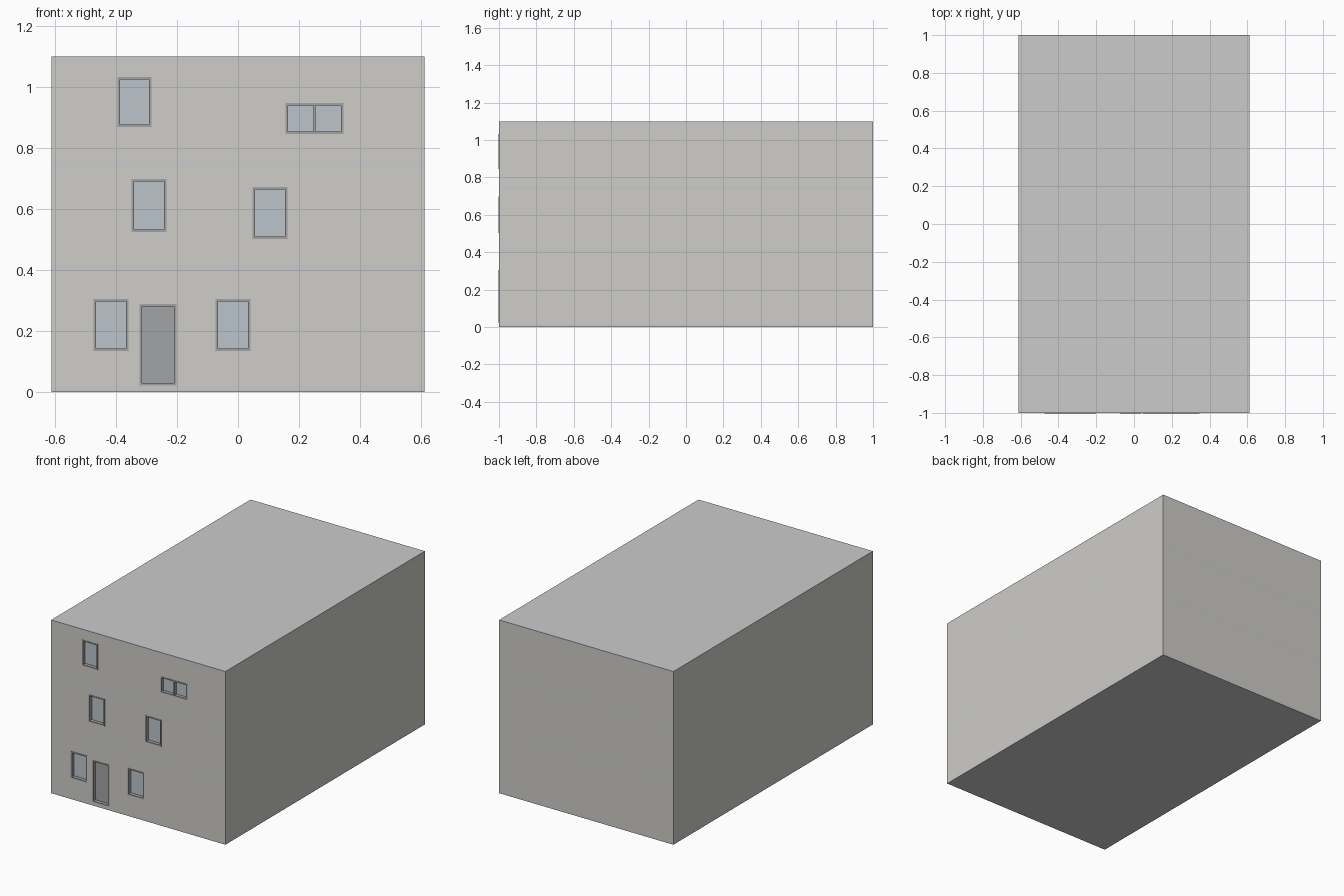
import bpy

if "Cube" in bpy.data.objects:
    bpy.data.objects.remove(bpy.data.objects["Cube"])

W, D = 0.612, 1.0        # half width, half depth
T = 0.035                # wall thickness
SLABS = [(0.0, 0.02), (0.396, 0.416), (0.738, 0.76), (1.08, 1.1)]


def material(name, color):
    m = bpy.data.materials.new(name)
    m.diffuse_color = (*color, 1)
    m.use_nodes = True
    m.node_tree.nodes["Principled BSDF"].inputs["Base Color"].default_value = m.diffuse_color
    return m


wall_mat = material("plaster", (0.62, 0.61, 0.58))
slab_mat = material("concrete", (0.53, 0.53, 0.52))
frame_mat = material("frame_grey", (0.36, 0.36, 0.36))
glass_mat = material("glass_blue", (0.50, 0.56, 0.60))
door_mat = material("door_grey", (0.36, 0.37, 0.38))


def box(name, x0, x1, y0, y1, z0, z1, mat=None):
    bpy.ops.mesh.primitive_cube_add(
        size=1, location=((x0 + x1) / 2, (y0 + y1) / 2, (z0 + z1) / 2))
    ob = bpy.context.object
    ob.name = name
    ob.scale = (x1 - x0, y1 - y0, z1 - z0)
    bpy.ops.object.transform_apply(location=False, rotation=False, scale=True)
    if mat:
        ob.data.materials.append(mat)
    return ob


def cut(target, cutter):
    mod = target.modifiers.new("opening", 'BOOLEAN')
    mod.operation = 'DIFFERENCE'
    mod.solver = 'EXACT'
    mod.object = cutter
    cutter.hide_render = True
    cutter.hide_set(True)
    cutter.display_type = 'WIRE'


# Floor slabs and roof
for i, (z0, z1) in enumerate(SLABS):
    box("roof_slab" if i == 3 else f"floor_slab_{i}", -W, W, -D, D, z0, z1, slab_mat)

# Storey walls between the slabs
fronts = []
for i in range(3):
    z0, z1 = SLABS[i][1], SLABS[i + 1][0]
    fronts.append(box(f"front_wall_{i}", -W, W, -D, -D + T, z0, z1, wall_mat))
    box(f"back_wall_{i}", -W, W, D - T, D, z0, z1, wall_mat)
    for side, x in (("left", -W), ("right", W - T)):
        box(f"{side}_wall_{i}", x, x + T, -D + T, D - T, z0, z1, wall_mat)


def opening(name, storey, x0, x1, z0, z1, panel_mat, mullion=False):
    f, out, back = 0.008, -D - 0.002, -D + 0.026
    # Hole through the wall
    cut(fronts[storey], box(name + "_cutter", x0 + f / 2, x1 - f / 2,
                            -D - 0.05, -D + T + 0.05, z0 + f / 2, z1 - f / 2))
    # Surround lining the reveal
    box(name + "_frame_left", x0, x0 + f, out, back, z0, z1, frame_mat)
    box(name + "_frame_right", x1 - f, x1, out, back, z0, z1, frame_mat)
    box(name + "_frame_bottom", x0 + f, x1 - f, out, back, z0, z0 + f, frame_mat)
    box(name + "_frame_top", x0 + f, x1 - f, out, back, z1 - f, z1, frame_mat)
    # Recessed glass or door leaf
    box(name + "_panel", x0 + f / 2, x1 - f / 2, -D + 0.02, -D + 0.026,
        z0 + f / 2, z1 - f / 2, panel_mat)
    if mullion:
        xm = (x0 + x1) / 2
        box(name + "_mullion", xm - 0.004, xm + 0.004, -D, back, z0 + f, z1 - f, frame_mat)


# Windows and front door
opening("ground_window_left", 0, -0.474, -0.359, 0.134, 0.305, glass_mat)
opening("ground_window_right", 0, -0.074, 0.041, 0.134, 0.305, glass_mat)
opening("front_door", 0, -0.323, -0.202, 0.022, 0.289, door_mat)
opening("middle_window_left", 1, -0.349, -0.235, 0.525, 0.698, glass_mat)
opening("middle_window_right", 1, 0.048, 0.162, 0.502, 0.672, glass_mat)
opening("top_window_left", 2, -0.395, -0.284, 0.869, 1.033, glass_mat)
opening("top_window_wide", 2, 0.156, 0.346, 0.846, 0.948, glass_mat, mullion=True)
